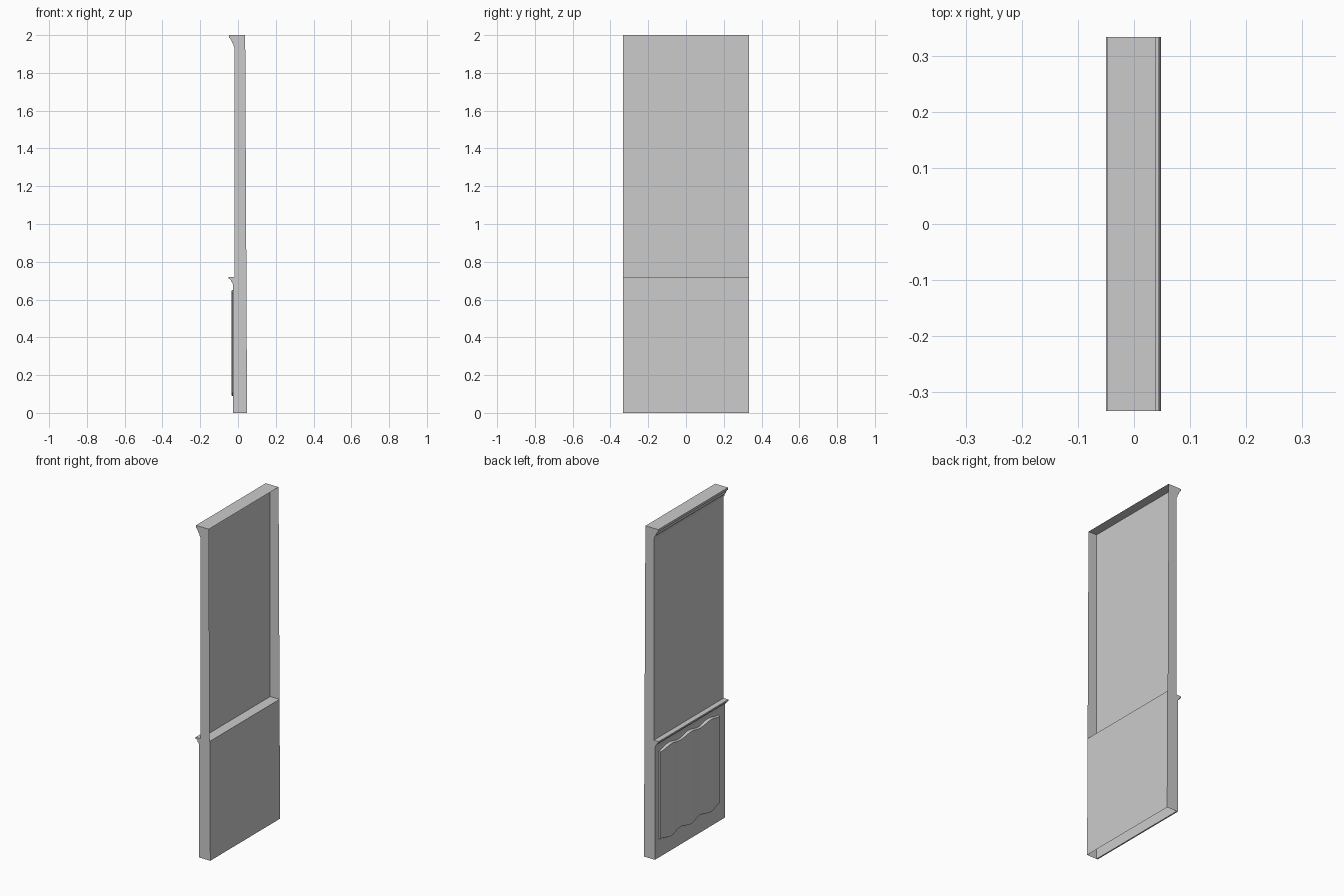
import bpy, math

cube = bpy.data.objects.get("Cube")
if cube:
    bpy.data.objects.remove(cube, do_unlink=True)

HALF = 0.333      # half the width of the wall section
FACE = -0.018     # plane of the decorated face
RAIL_Z = 0.72     # height of the lower box
TOP_Z = 2.0

grey = bpy.data.materials.new("plain_grey")
grey.use_nodes = True
colour = (0.6, 0.6, 0.6, 1)
grey.diffuse_color = colour
grey.node_tree.nodes["Principled BSDF"].inputs["Base Color"].default_value = colour


def make(name, verts, faces):
    mesh = bpy.data.meshes.new(name)
    mesh.from_pydata(verts, [], faces)
    mesh.materials.append(grey)
    obj = bpy.data.objects.new(name, mesh)
    bpy.context.collection.objects.link(obj)
    return obj


def smooth(obj, degrees):
    bpy.ops.object.select_all(action='DESELECT')
    obj.select_set(True)
    bpy.context.view_layer.objects.active = obj
    bpy.ops.object.shade_smooth_by_angle(angle=math.radians(degrees))


def moulding(name, profile):
    """Extrude an (x, z) outline along the whole width."""
    n = len(profile)
    verts = [(x, y, z) for y in (-HALF, HALF) for x, z in profile]
    faces = [(i, (i + 1) % n, (i + 1) % n + n, i + n) for i in range(n)]
    faces += [tuple(range(n))[::-1], tuple(range(n, 2 * n))]
    return make(name, verts, faces)


def back(z):
    """The rear edge leans in slightly towards the top."""
    return 0.048 - 0.005 * z


# Thin shell: decorated face, two ends, top, lower back and shelf
levels = (0, RAIL_Z, TOP_Z)
verts = [(x, y, z) for z in levels
         for x, y in ((FACE, -HALF), (back(z), -HALF), (back(z), HALF), (FACE, HALF))]
faces = []
for b in (0, 4):
    faces += [(b, b + 1, b + 5, b + 4),
              (b + 2, b + 3, b + 7, b + 6),
              (b + 3, b, b + 4, b + 7)]
faces += [(1, 2, 6, 5), (4, 5, 6, 7), (8, 9, 10, 11)]
make("wall_shell", verts, faces)

# Crown and chair rail mouldings
moulding("crown_moulding", [
    (FACE, 2.0), (-0.048, 2.0), (-0.048, 1.987), (-0.042, 1.983), (-0.036, 1.973),
    (-0.031, 1.96), (-0.024, 1.953), (-0.024, 1.945), (FACE, 1.935)])
moulding("chair_rail", [
    (FACE, 0.72), (-0.05, 0.72), (-0.05, 0.711), (-0.039, 0.706), (-0.037, 0.697),
    (-0.03, 0.692), (-0.027, 0.68), (-0.022, 0.672), (FACE, 0.668)])

# Mitred surround sloping in to the panel
rim = [(-HALF, 0), (HALF, 0), (HALF, 0.69), (-HALF, 0.69)]
inner = [(-0.293, 0.075), (0.293, 0.075), (0.293, 0.665), (-0.293, 0.665)]
verts = ([(FACE, y, z) for y, z in rim] + [(-0.026, y, z) for y, z in rim]
         + [(FACE - 0.0005, y, z) for y, z in inner])
faces = [(r + i, r + 4 + i, r + 4 + (i + 1) % 4, r + (i + 1) % 4)
         for r in (0, 4) for i in range(4)]
make("panel_surround", verts, faces)

# Folded panel with wavy ends
STEPS = 48
verts, faces = [], []
for i in range(STEPS + 1):
    t = i / STEPS
    y = -0.282 + 0.564 * t
    wave = math.cos(6 * math.pi * t)
    x = -0.031 + 0.003 * wave
    low, high = 0.1 + 0.008 * wave, 0.64 - 0.008 * wave
    verts += [(FACE, y, low - 0.006), (x, y, low), (x, y, high), (FACE, y, high + 0.006)]
for i in range(STEPS):
    a, b = 4 * i, 4 * i + 4
    faces += [(a + k, a + k + 1, b + k + 1, b + k) for k in range(3)]
faces += [(3, 2, 1, 0), tuple(4 * STEPS + k for k in range(4))]
smooth(make("folded_panel", verts, faces), 35)
